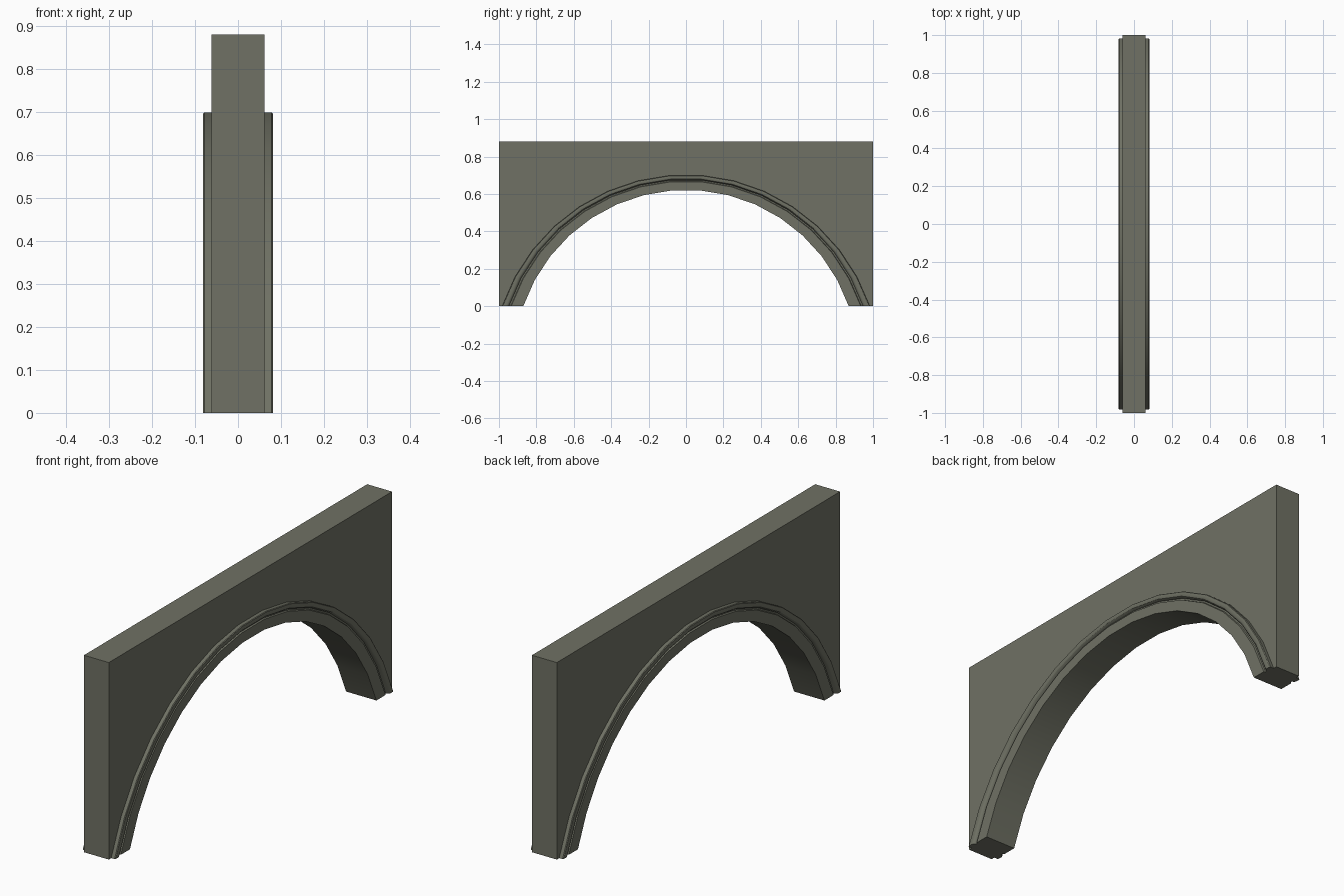
import bpy, bmesh, math

if "Cube" in bpy.data.objects:
    bpy.data.objects.remove(bpy.data.objects["Cube"])

stone = bpy.data.materials.new("grey_green_stone")
stone.diffuse_color = (0.16, 0.166, 0.128, 1)
stone.use_nodes = True
stone.node_tree.nodes["Principled BSDF"].inputs["Base Color"].default_value = stone.diffuse_color

T, TOP = 0.0615, 0.88            # wall half thickness and height
HALF, RISE, SEG = 0.87, 0.622, 15   # opening half span, rise, facets
R = (HALF**2 + RISE**2) / (2 * RISE)
A = math.atan2(HALF, R - RISE)


def arch(s):
    """Points along the segmental arch, scaled about the origin."""
    pts = []
    for i in range(SEG + 1):
        a = -A + 2 * A * i / SEG
        pts.append((s * R * math.sin(a), max(0.0, s * (R * math.cos(a) - R + RISE))))
    return pts


def make(name, bm, smooth=False):
    bmesh.ops.recalc_face_normals(bm, faces=bm.faces)
    me = bpy.data.meshes.new(name)
    bm.to_mesh(me)
    bm.free()
    me.materials.append(stone)
    ob = bpy.data.objects.new(name, me)
    bpy.context.collection.objects.link(ob)
    if smooth:
        bpy.context.view_layer.objects.active = ob
        ob.select_set(True)
        bpy.ops.object.shade_smooth_by_angle(angle=math.radians(30))
        ob.select_set(False)


# Wall: spandrel outline extruded through its thickness
# (the arch side stays open because the trim lines it)
OUT = 1.13
outline = [(1, 0), (1, TOP), (-1, TOP), (-1, 0)] + arch(OUT)
bm = bmesh.new()
sides = [[bm.verts.new((x, y, z)) for y, z in outline] for x in (-T, T)]
for s in sides:
    bm.faces.new(s)
n = len(outline)
for i in (0, 1, 2, 3, n - 1):
    j = (i + 1) % n
    bm.faces.new((sides[0][i], sides[0][j], sides[1][j], sides[1][i]))
make("arched_wall", bm)

# Arch trim: moulded section (scale, x), mirrored and swept along the arch
half = [(OUT, T), (OUT, 0.078), (1.126, 0.081), (1.118, 0.082), (1.105, 0.082),
        (1.097, 0.080), (1.091, 0.075), (1.088, 0.068), (1.078, 0.068),
        (1.074, 0.075), (1.0, 0.075)]
section = half + [(s, -x) for s, x in reversed(half)]
bm = bmesh.new()
rows = [[bm.verts.new((x, y, z)) for y, z in arch(s)] for s, x in section]
for a, b in zip(rows, rows[1:]):
    for i in range(SEG):
        bm.faces.new((a[i], a[i + 1], b[i + 1], b[i]))
for i in (0, SEG):               # feet
    bm.faces.new([r[i] for r in rows])
make("arch_trim", bm, True)
